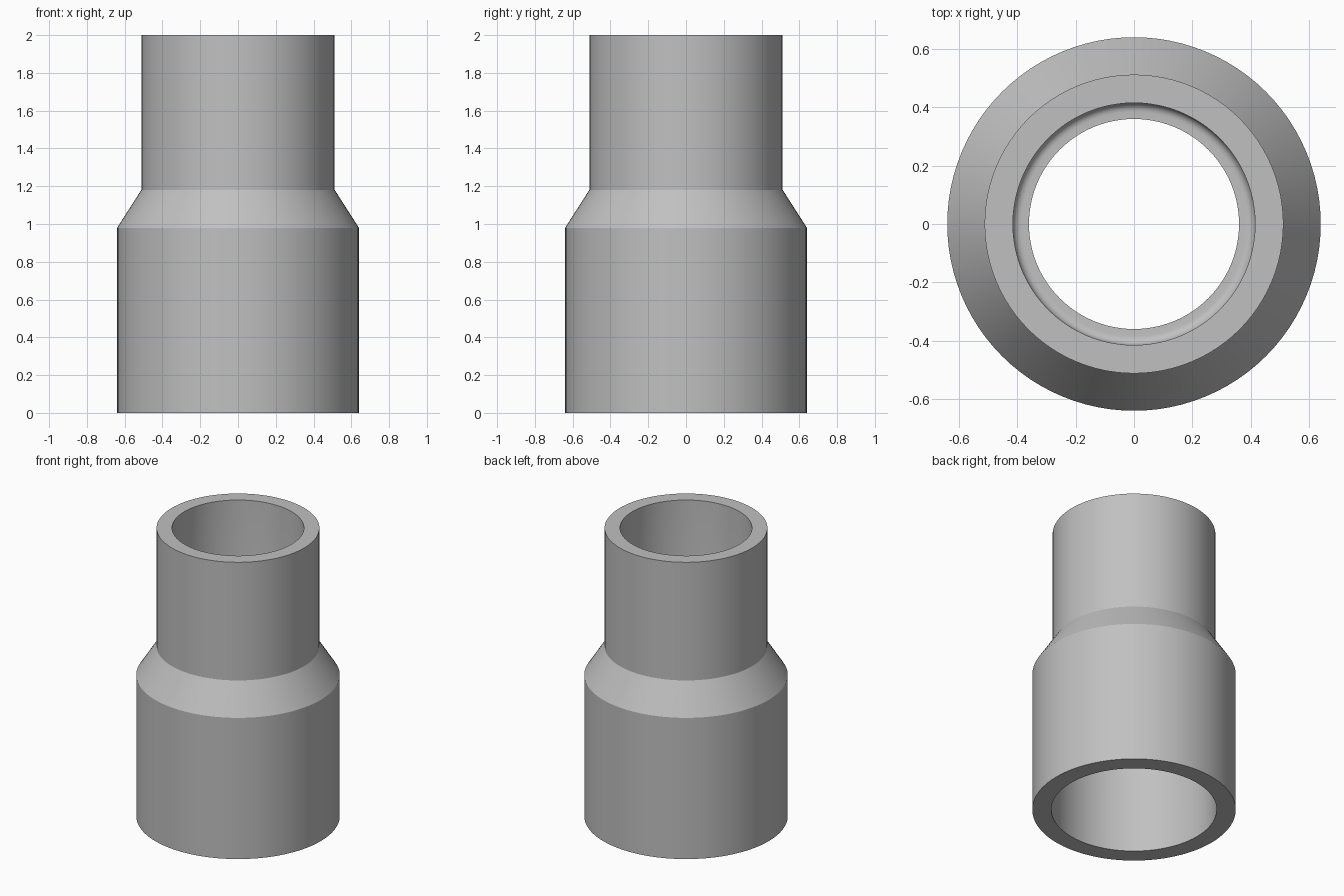
import bpy
import bmesh
import math
from mathutils import Matrix, Vector

default = bpy.data.objects.get("Cube")
if default:
    bpy.data.objects.remove(default, do_unlink=True)

SIDES = 96

# Plain grey plastic
grey = bpy.data.materials.new("plain grey")
grey.use_nodes = True
colour = (0.53, 0.53, 0.53, 1)
grey.diffuse_color = colour
grey.node_tree.nodes["Principled BSDF"].inputs["Base Color"].default_value = colour


def fillet(radius, z, size, direction):
    """Concave quarter arc joining a socket wall to its stop ledge."""
    arc = []
    for i in range(7):
        a = i / 6 * math.pi / 2
        arc.append((radius - size + size * math.cos(a),
                    z + direction * size * (1 - math.sin(a))))
    return arc


def lathe(name, profile, material):
    """Spin a closed (radius, height) profile around z."""
    bm = bmesh.new()
    rings = []
    for i in range(SIDES):
        turn = Matrix.Rotation(2 * math.pi * i / SIDES, 3, "Z")
        rings.append([bm.verts.new(turn @ Vector((r, 0, z))) for r, z in profile])
    n = len(profile)
    for i in range(SIDES):
        a, b = rings[i], rings[(i + 1) % SIDES]
        for j in range(n):
            k = (j + 1) % n
            bm.faces.new((a[j], b[j], b[k], a[k]))
    bmesh.ops.recalc_face_normals(bm, faces=bm.faces[:])
    mesh = bpy.data.meshes.new(name)
    bm.to_mesh(mesh)
    bm.free()
    mesh.materials.append(material)
    obj = bpy.data.objects.new(name, mesh)
    bpy.context.collection.objects.link(obj)
    bpy.ops.object.select_all(action="DESELECT")
    obj.select_set(True)
    bpy.context.view_layer.objects.active = obj
    bpy.ops.object.shade_smooth_by_angle(angle=math.radians(25))
    return obj


# Outer wall: wide sleeve, tapered shoulder, narrow sleeve
outer = [(0.64, 0), (0.64, 0.98), (0.512, 1.18), (0.512, 2)]
# Inner wall: narrow socket, stop ring, wide socket
upper_socket = [(0.415, 2)] + fillet(0.415, 1.15, 0.03, 1)
stop_ring = [(0.36, 1.15), (0.36, 0.98)]
lower_socket = fillet(0.52, 0.98, 0.03, -1)[::-1] + [(0.52, 0)]

lathe("reducing_pipe_coupling", outer + upper_socket + stop_ring + lower_socket, grey)
